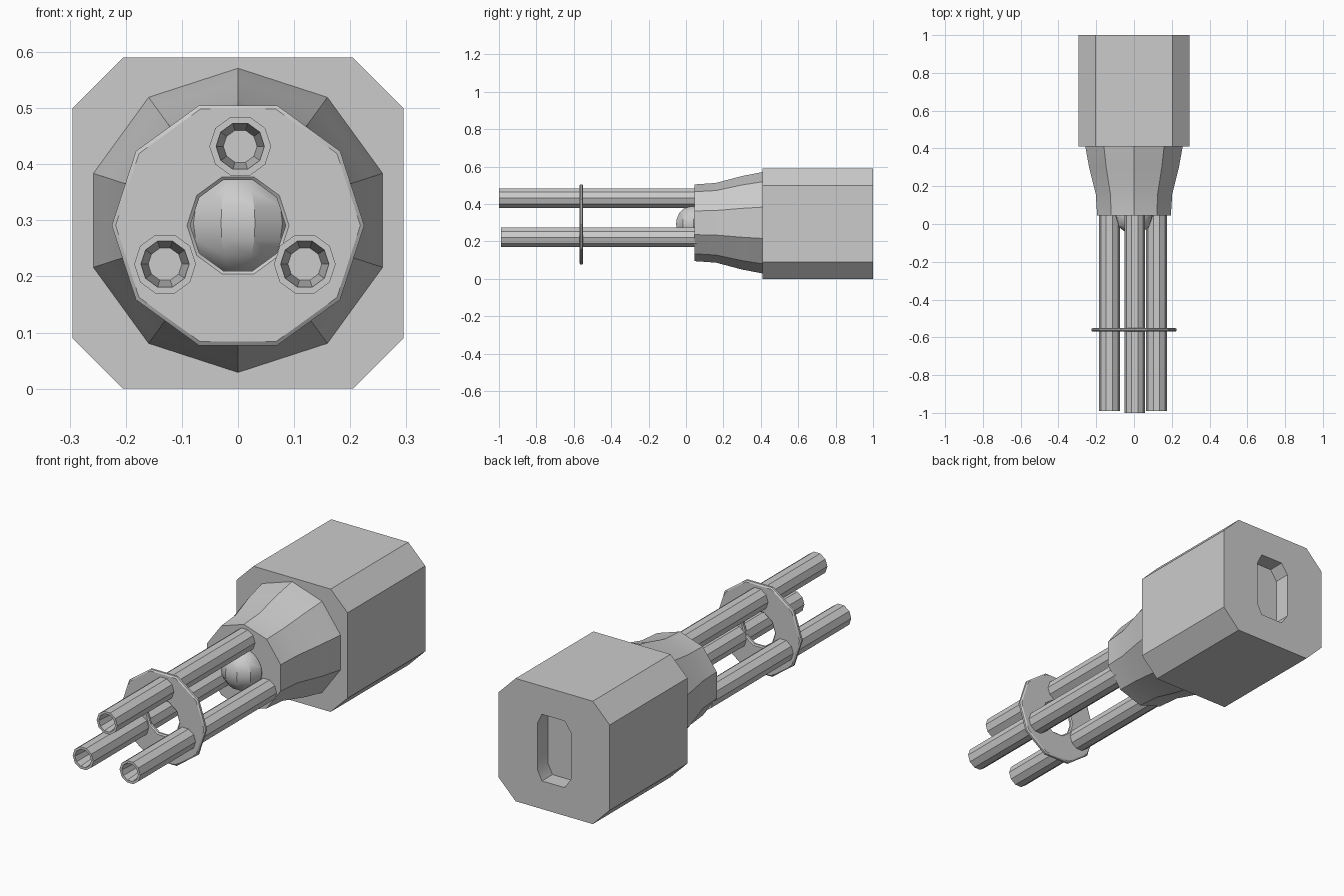
import bpy, math
from mathutils import Vector

cube = bpy.data.objects.get("Cube")
if cube:
    bpy.data.objects.remove(cube)

grey = bpy.data.materials.new("plain grey")
grey.use_nodes = True
tone = (0.6, 0.6, 0.6, 1)
grey.diffuse_color = tone
grey.node_tree.nodes["Principled BSDF"].inputs["Base Color"].default_value = tone

SIDES = 10


def ring(radius, y, x=0.0, z=0.295, turn=0.0):
    """Regular polygon facing along y; the first corner points up."""
    steps = [turn + math.tau * i / SIDES for i in range(SIDES)]
    return [Vector((x + radius * math.sin(a), y, z + radius * math.cos(a))) for a in steps]


def chamfered(half_x, half_z, y, cut_left, cut_right, cut_z, z=0.295):
    """Rectangle with cut corners, facing along y, clockwise from the top."""
    left, right = half_x - cut_left, half_x - cut_right
    side = half_z - cut_z
    pts = [(-right, half_z), (left, half_z), (half_x, side), (half_x, -side),
           (left, -half_z), (-right, -half_z), (-half_x, -side), (-half_x, side)]
    return [Vector((px, y, z + pz)) for px, pz in pts]


def loft(name, rings, closed=False):
    """Skin a row of rings, either capped at both ends or joined in a loop."""
    n, count = len(rings[0]), len(rings)
    verts = [p for r in rings for p in r]
    faces = []
    for k in range(count if closed else count - 1):
        a, b = k * n, (k + 1) % count * n
        faces += [(a + i, a + (i + 1) % n, b + (i + 1) % n, b + i) for i in range(n)]
    if not closed:
        faces += [tuple(reversed(range(n))), tuple(range((count - 1) * n, count * n))]
    mesh = bpy.data.meshes.new(name)
    mesh.from_pydata(verts, [], faces)
    obj = bpy.data.objects.new(name, mesh)
    bpy.context.collection.objects.link(obj)
    finish(obj)
    return obj


def finish(obj):
    """Consistent normals, colour and shading with sharp corners kept."""
    bpy.ops.object.select_all(action='DESELECT')
    obj.select_set(True)
    bpy.context.view_layer.objects.active = obj
    obj.data.materials.clear()
    obj.data.materials.append(grey)
    bpy.ops.object.mode_set(mode='EDIT')
    bpy.ops.mesh.select_all(action='SELECT')
    bpy.ops.mesh.normals_make_consistent(inside=False)
    bpy.ops.object.mode_set(mode='OBJECT')
    bpy.ops.object.shade_smooth_by_angle(angle=math.radians(30))


# Rear housing with a slot sunk into its back
loft("housing", [
    chamfered(0.295, 0.295, 0.41, 0.09, 0.09, 0.09),
    chamfered(0.295, 0.295, 1.0, 0.09, 0.09, 0.09),
    chamfered(0.09, 0.16, 1.0, 0.025, 0.035, 0.05),
    chamfered(0.09, 0.16, 0.92, 0.025, 0.035, 0.05),
])

# Flared neck
profile = [(0.205, 0.045), (0.213, 0.16), (0.25, 0.3), (0.272, 0.415)]
loft("neck", [ring(r, y, z=0.3) for r, y in profile])

# Rounded lens in the neck
bpy.ops.mesh.primitive_uv_sphere_add(segments=SIDES, ring_count=10, radius=0.098,
                                     location=(0, 0.04, 0.295),
                                     rotation=(0, 0, math.pi / SIDES * 0))
lens = bpy.context.object
lens.name = "lens"
lens.rotation_euler.z = math.radians(18)
finish(lens)

# Three hollow barrels with tapering bores
barrels = {"top_barrel": (0.004, 0.432, -1.0),
           "right_barrel": (-0.13, 0.222, -0.99),
           "left_barrel": (0.119, 0.222, -0.99)}
for name, (x, z, front) in barrels.items():
    loft(name, [ring(r, y, x, z, math.pi / SIDES) for r, y in
                [(0.055, 0.06), (0.055, front), (0.043, front), (0.03, front + 0.15)]])

# Thin brace plate with a round hole and softened edges
edge = [(0.091, -0.57), (0.218, -0.57), (0.225, -0.565), (0.225, -0.555),
        (0.218, -0.55), (0.091, -0.55), (0.085, -0.555), (0.085, -0.565)]
loft("brace_plate", [ring(r, y, z=0.291, turn=math.pi / SIDES) for r, y in edge], closed=True)
